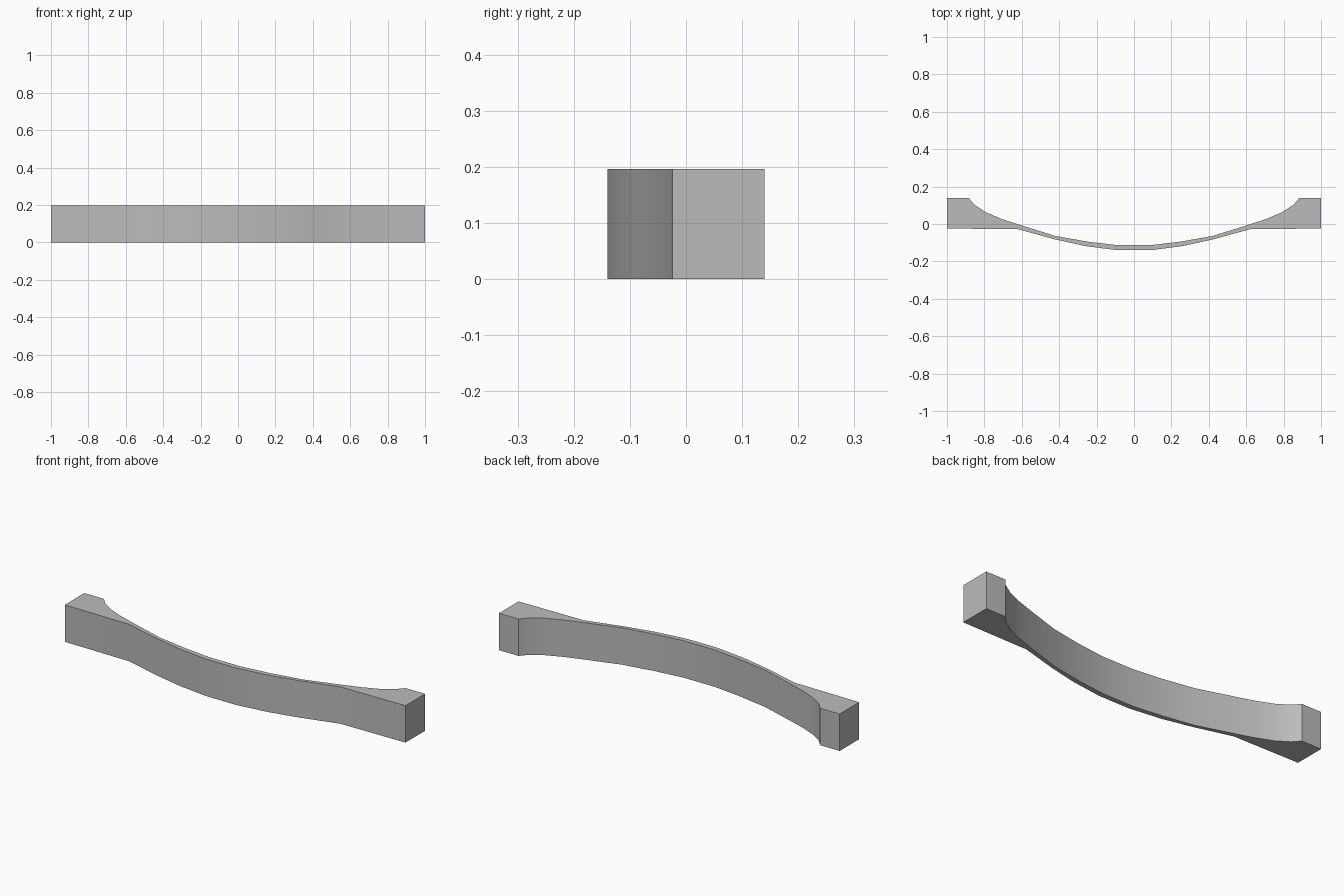
import bpy, bmesh

if "Cube" in bpy.data.objects:
    bpy.data.objects.remove(bpy.data.objects["Cube"])

HEIGHT = 0.196

# Right half of the plan outline, from the centre outwards
FRONT = [(0.09, -0.14), (0.26, -0.118), (0.42, -0.083), (0.62, -0.028), (1.0, -0.024)]
BACK = [(0.09, -0.113), (0.25, -0.094), (0.42, -0.064), (0.61, -0.005), (0.71, 0.028),
        (0.79, 0.062), (0.853, 0.103), (0.885, 0.14), (1.0, 0.14)]


def mirrored(points):
    """Full run from left to right."""
    return [(-x, y) for x, y in reversed(points)] + points


# Curved bar with thick end blocks, extruded from its plan outline
outline = mirrored(FRONT) + mirrored(BACK)[::-1]
bm = bmesh.new()
base = bm.faces.new([bm.verts.new((x, y, 0)) for x, y in outline])
extruded = bmesh.ops.extrude_face_region(bm, geom=[base])
top = [v for v in extruded["geom"] if isinstance(v, bmesh.types.BMVert)]
bmesh.ops.translate(bm, verts=top, vec=(0, 0, HEIGHT))
bmesh.ops.recalc_face_normals(bm, faces=bm.faces)
mesh = bpy.data.meshes.new("curved_bar")
bm.to_mesh(mesh)
bm.free()

# Plain grey finish
grey = bpy.data.materials.new("grey")
grey.diffuse_color = (0.5, 0.5, 0.5, 1)
grey.use_nodes = True
grey.node_tree.nodes["Principled BSDF"].inputs["Base Color"].default_value = grey.diffuse_color
mesh.materials.append(grey)

bar = bpy.data.objects.new("curved_bar", mesh)
bpy.context.collection.objects.link(bar)
bpy.context.view_layer.objects.active = bar
bar.select_set(True)
bpy.ops.object.shade_smooth_by_angle(angle=0.6)
